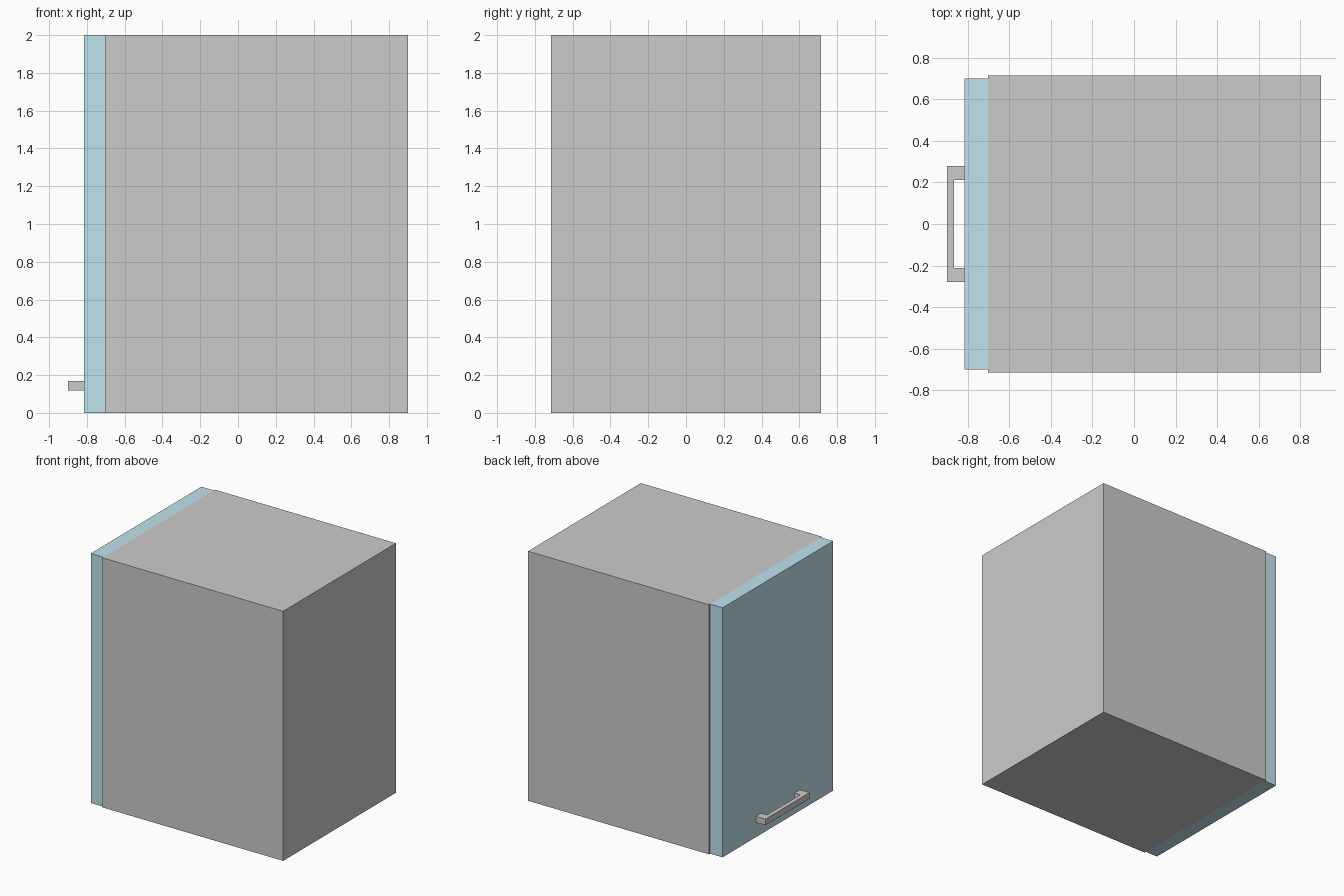
import bpy, bmesh

if "Cube" in bpy.data.objects:
    bpy.data.objects.remove(bpy.data.objects["Cube"])


def prism(name, outline, z0, z1, mat=None):
    """Extrude an xy outline from z0 up to z1."""
    bm = bmesh.new()
    face = bm.faces.new([bm.verts.new((x, y, z0)) for x, y in outline])
    ext = bmesh.ops.extrude_face_region(bm, geom=[face])
    top = [g for g in ext["geom"] if isinstance(g, bmesh.types.BMVert)]
    bmesh.ops.translate(bm, verts=top, vec=(0, 0, z1 - z0))
    bmesh.ops.recalc_face_normals(bm, faces=bm.faces)
    mesh = bpy.data.meshes.new(name)
    bm.to_mesh(mesh)
    bm.free()
    obj = bpy.data.objects.new(name, mesh)
    bpy.context.collection.objects.link(obj)
    if mat:
        mesh.materials.append(mat)
    return obj


def rect(x0, x1, half_y):
    return [(x0, -half_y), (x1, -half_y), (x1, half_y), (x0, half_y)]


blue = bpy.data.materials.new("door_blue")
blue.diffuse_color = (0.53, 0.77, 0.85, 1)
blue.use_nodes = True
blue.node_tree.nodes["Principled BSDF"].inputs["Base Color"].default_value = blue.diffuse_color

# Cabinet body
prism("cabinet_body", rect(-0.703, 0.90, 0.714), 0, 2)

# Door panel, slightly narrower than the body
prism("door", rect(-0.814, -0.703, 0.70), 0, 2, blue)

# U-shaped pull handle near the bottom of the door
half = [(-0.90, 0.279), (-0.814, 0.279), (-0.814, 0.212), (-0.866, 0.212)]
prism("door_handle", half + [(x, -y) for x, y in reversed(half)], 0.119, 0.168)
